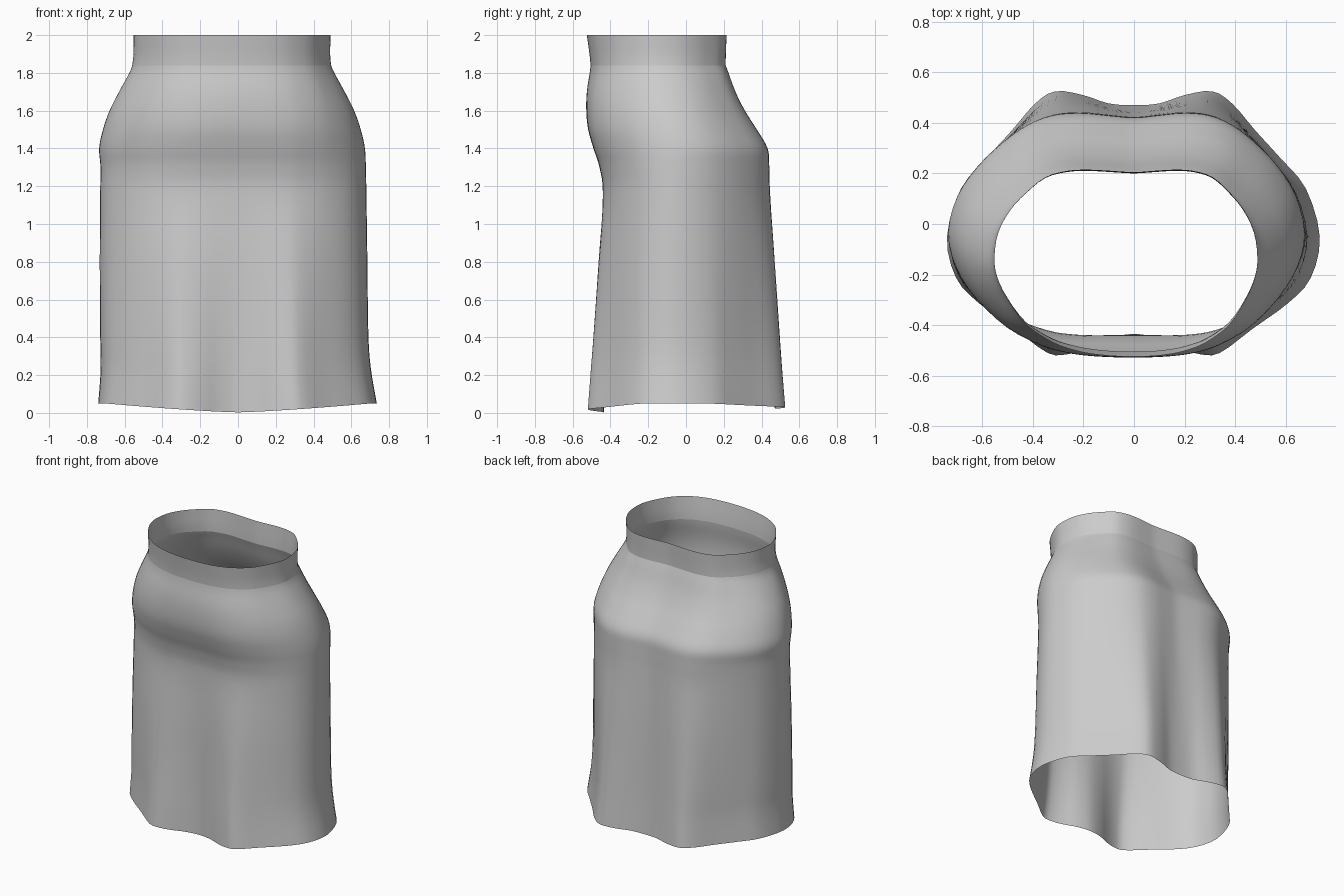
import bpy
import bmesh

if "Cube" in bpy.data.objects:
    bpy.data.objects.remove(bpy.data.objects["Cube"])

# Half cross-sections (x, y), running from back centre round the side to front centre
HEM = [(0, .47), (.1, .477), (.2, .51), (.31, .525), (.39, .475), (.48, .37), (.58, .26),
       (.68, .14), (.735, -.05), (.70, -.21), (.61, -.31), (.47, -.41), (.34, -.505),
       (.26, -.51), (.18, -.485), (.1, -.45), (0, -.43)]
HIP = [(0, .425), (.1, .435), (.2, .445), (.3, .435), (.39, .395), (.48, .33), (.58, .23),
       (.66, .11), (.70, -.04), (.67, -.17), (.59, -.28), (.46, -.37), (.33, -.42),
       (.25, -.435), (.17, -.44), (.09, -.44), (0, -.44)]
WAIST = [(0, .21), (.08, .215), (.17, .22), (.25, .215), (.33, .19), (.40, .13), (.46, .06),
         (.505, -.03), (.52, -.13), (.51, -.21), (.47, -.30), (.40, -.40), (.30, -.47),
         (.22, -.50), (.15, -.515), (.07, -.523), (0, -.525)]
SIDE = 8  # index of the widest point

# Silhouette: z, left x, right x, front y, back y, widest y, blend (0 hem, 1 hip, 2 waist)
BODY = [(0, .74, .735, -.515, .525, -.05, 0),
        (.2, .727, .703, -.503, .51, -.05, .15),
        (.4, .73, .69, -.49, .497, -.05, .32),
        (.8, .732, .685, -.466, .472, -.045, .67),
        (1.15, .73, .68, -.44, .446, -.04, 1),
        (1.3, .728, .677, -.458, .441, -.035, 1.15),
        (1.4, .735, .672, -.49, .432, -.03, 1.25),
        (1.5, .715, .65, -.518, .375, -.05, 1.4),
        (1.6, .68, .615, -.528, .312, -.075, 1.6),
        (1.7, .63, .565, -.525, .262, -.10, 1.8),
        (1.8, .575, .51, -.51, .225, -.125, 2),
        (1.84, .56, .493, -.505, .21, -.13, 2)]
BAND = [(1.84, .56, .493, -.505, .21, -.13, 2),
        (1.9, .553, .488, -.511, .211, -.13, 2),
        (2.0, .552, .49, -.525, .215, -.13, 2)]


def spline(rows, steps, closed=False):
    """Catmull-Rom resampling of a list of tuples."""
    n, out = len(rows), []
    pick = (lambda i: rows[i % n]) if closed else (lambda i: rows[max(0, min(n - 1, i))])
    for i in range(n if closed else n - 1):
        a, b, c, d = (pick(i + k) for k in (-1, 0, 1, 2))
        for s in range(steps):
            t = s / steps
            out.append(tuple(.5 * (2 * q + (r - p) * t + (2 * p - 5 * q + 4 * r - w) * t * t
                             + (3 * q - p - 3 * r + w) * t ** 3) for p, q, r, w in zip(a, b, c, d)))
    return out if closed else out + [rows[-1]]


def unit_section(half):
    """Scale a half section to -1..1 about its widest point."""
    wide, mid = half[SIDE]
    back = max(y for x, y in half) - mid
    front = mid - min(y for x, y in half)
    return [(x / wide, (y - mid) / (back if y > mid else front)) for x, y in half]


UNITS = [unit_section(s) for s in (HEM, HIP, WAIST)]


def ring(row):
    z, left, right, front, back, mid, blend = row
    blend = max(0, min(2, blend))
    k = min(1, int(blend))
    t = blend - k
    pts = []
    for (xa, ya), (xb, yb) in zip(UNITS[k], UNITS[k + 1]):
        x, y = xa + (xb - xa) * t, ya + (yb - ya) * t
        pts.append((x, mid + y * ((back - mid) if y > 0 else (mid - front))))
    loop = [(x * right, y) for x, y in pts] + [(-x * left, y) for x, y in pts[-2:0:-1]]
    out = []
    for x, y in spline(loop, 3, True):
        # Hem lifts at the sides and dips at front centre
        rise = .05 * min(1, abs(x) / .7) ** 1.3 + (.022 if y > 0 else .003) * (1 - min(1, abs(x) / .7))
        out.append((x, y, z + rise * max(0, 1 - z / .8)))
    return out


def tube(name, rows):
    bm = bmesh.new()
    rings = [[bm.verts.new(p) for p in ring(r)] for r in rows]
    for a, b in zip(rings, rings[1:]):
        for i in range(len(a)):
            j = (i + 1) % len(a)
            bm.faces.new((a[i], b[i], b[j], a[j]))
    mesh = bpy.data.meshes.new(name)
    bmesh.ops.recalc_face_normals(bm, faces=bm.faces)
    bm.to_mesh(mesh)
    bm.free()
    for p in mesh.polygons:
        p.use_smooth = True
    # Keep outward-facing normals
    if sum(p.normal.x * p.center.x + p.normal.y * p.center.y for p in mesh.polygons) < 0:
        mesh.flip_normals()
    ob = bpy.data.objects.new(name, mesh)
    bpy.context.collection.objects.link(ob)
    return ob


# Open single-sheet skirt and its waistband, meeting at a crisp seam
tube("skirt_body", spline(BODY, 4))
tube("waistband", spline(BAND, 3))
